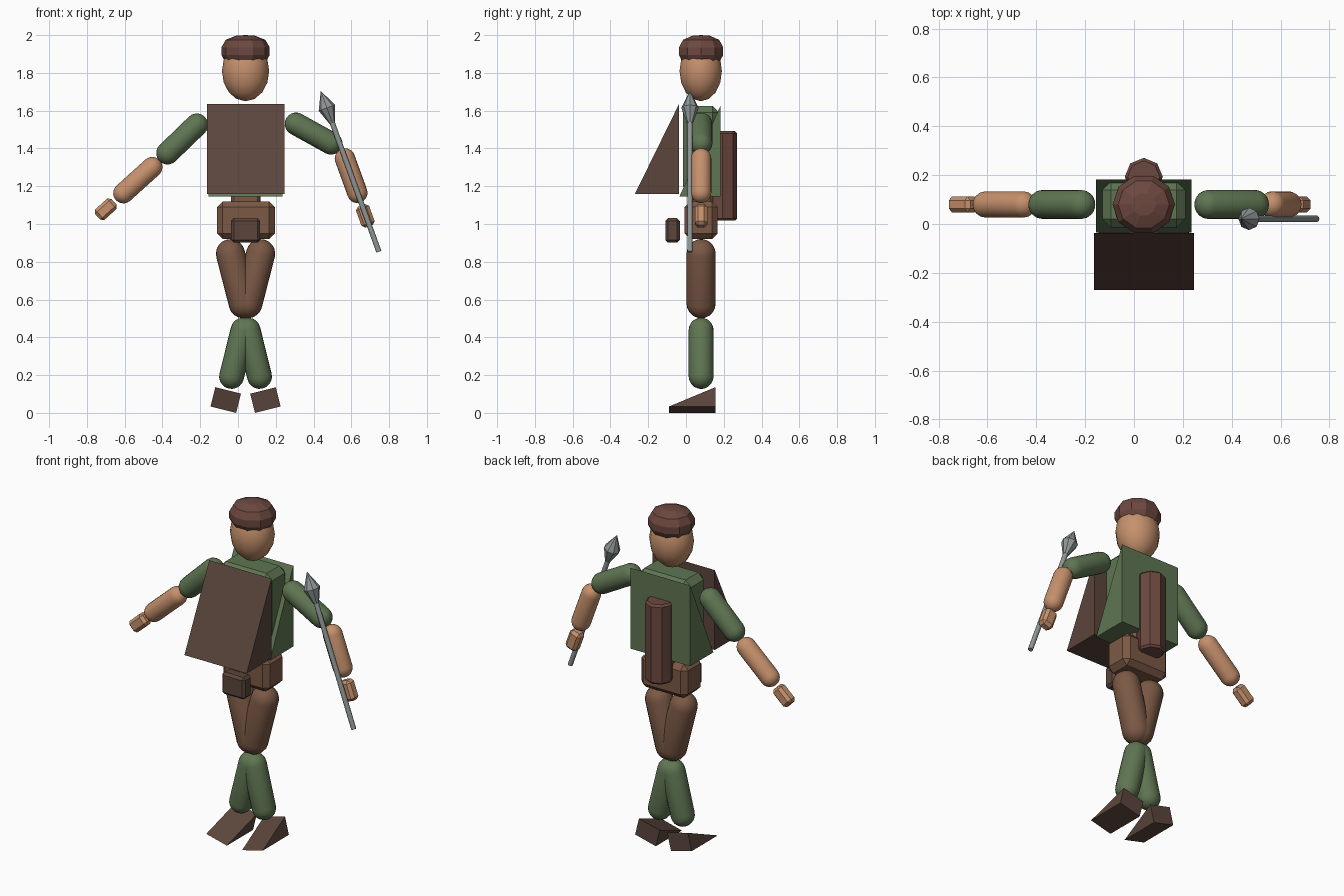
import bpy, bmesh, math
from mathutils import Vector, Matrix

if "Cube" in bpy.data.objects:
    bpy.data.objects.remove(bpy.data.objects["Cube"])

CX, CY = 0.04, 0.083  # body axis


def material(name, rgb):
    m = bpy.data.materials.new(name)
    m.diffuse_color = (*rgb, 1)
    m.use_nodes = True
    m.node_tree.nodes["Principled BSDF"].inputs["Base Color"].default_value = m.diffuse_color
    return m


SKIN = material("skin", (0.56, 0.28, 0.15))
GREEN = material("green_cloth", (0.115, 0.18, 0.085))
BROWN = material("brown_cloth", (0.20, 0.10, 0.06))
LEATHER = material("dark_leather", (0.105, 0.06, 0.045))
CAP = material("cap_leather", (0.15, 0.065, 0.05))
STEEL = material("steel", (0.28, 0.31, 0.31))


def finish(name, bm, mat, smooth=False):
    bmesh.ops.recalc_face_normals(bm, faces=bm.faces[:])
    me = bpy.data.meshes.new(name)
    bm.to_mesh(me)
    bm.free()
    me.materials.append(mat)
    ob = bpy.data.objects.new(name, me)
    bpy.context.collection.objects.link(ob)
    if smooth:
        bpy.context.view_layer.objects.active = ob
        ob.select_set(True)
        bpy.ops.object.shade_smooth_by_angle(angle=math.radians(40))
        ob.select_set(False)
    return ob


def align(p, q):
    """Matrix placing local z along p to q, with origin at p."""
    p, q = Vector(p), Vector(q)
    tilt = math.atan2(q.x - p.x, q.z - p.z)
    return Matrix.Translation(p) @ Matrix.Rotation(tilt, 4, 'Y')


def lathe(name, profile, segs, mat, matrix, smooth=False, phase=0.0):
    """Revolve (radius, height) points around local z."""
    bm = bmesh.new()
    rings = []
    for r, z in profile:
        if r < 1e-6:
            rings.append([bm.verts.new((0, 0, z))])
        else:
            rings.append([bm.verts.new((r * math.cos(phase + 2 * math.pi * i / segs),
                                        r * math.sin(phase + 2 * math.pi * i / segs), z))
                          for i in range(segs)])
    for a, b in zip(rings, rings[1:]):
        for i in range(segs):
            j = (i + 1) % segs
            if len(a) == 1:
                bm.faces.new((a[0], b[j], b[i]))
            elif len(b) == 1:
                bm.faces.new((a[i], a[j], b[0]))
            else:
                bm.faces.new((a[i], a[j], b[j], b[i]))
    for ring in (rings[0], rings[-1]):
        if len(ring) > 1:
            bm.faces.new(ring)
    bm.transform(matrix)
    return finish(name, bm, mat, smooth)


def capsule(name, p, q, r, mat):
    """Round-ended limb between two end-sphere centres given as (x, z)."""
    a, b = Vector((p[0], CY - 0.003, p[1])), Vector((q[0], CY - 0.003, q[1]))
    n, length = 5, (b - a).length
    arc = [math.pi / 2 * i / n for i in range(n + 1)]
    prof = [(r * math.sin(t), -r * math.cos(t)) for t in arc]
    prof += [(r * math.cos(t), length + r * math.sin(t)) for t in arc]
    prof[-1] = (0, length + r)
    return lathe(name, prof, 20, mat, align(a, b), True)


def box(name, center, size, bevel, mat, tilt=0.0):
    bm = bmesh.new()
    bmesh.ops.create_cube(bm, size=1)
    bmesh.ops.scale(bm, vec=size, verts=bm.verts[:])
    if bevel:
        bmesh.ops.bevel(bm, geom=bm.edges[:], offset=bevel, segments=1,
                        affect='EDGES', profile=0.5)
    bm.transform(Matrix.Translation(center) @ Matrix.Rotation(tilt, 4, 'Y'))
    return finish(name, bm, mat)


def wedge(name, yz, x0, x1, mat, matrix=Matrix.Identity(4)):
    """Extrude a yz triangle along x."""
    bm = bmesh.new()
    f = bm.faces.new([bm.verts.new((x0, y, z)) for y, z in yz])
    new = bmesh.ops.extrude_face_region(bm, geom=[f])["geom"]
    bmesh.ops.translate(bm, vec=(x1 - x0, 0, 0),
                        verts=[v for v in new if isinstance(v, bmesh.types.BMVert)])
    bm.transform(matrix)
    return finish(name, bm, mat)


# Head
N = 8
lathe("head", [(math.sin(math.pi * i / N) if 0 < i < N else 0, -math.cos(math.pi * i / N))
               for i in range(N + 1)], 14, SKIN,
      Matrix.Translation((CX, CY - 0.005, 1.81)) @ Matrix.Diagonal((0.125, 0.115, 0.16, 1)), True)

# Cap
lathe("cap", [(0.11, 1.863), (0.128, 1.895), (0.128, 1.935), (0.105, 1.975), (0.05, 1.997), (0, 2.0)],
      10, CAP, Matrix.Translation((CX, CY - 0.003, 0)) @ Matrix.Diagonal((1, 0.96, 1, 1)))

# Torso: chest block, back wedge, front wedge, waist
box("chest", (CX, CY - 0.003, 1.395), (0.34, 0.19, 0.46), 0.035, GREEN)
wedge("tunic_back", [(-0.035, 1.145), (0.182, 1.145), (0.182, 1.625)], -0.155, 0.236, GREEN)
wedge("front_apron", [(-0.037, 1.635), (-0.037, 1.16), (-0.27, 1.16)], -0.163, 0.246, LEATHER)
box("waist", (CX, CY, 1.14), (0.155, 0.12, 0.14), 0.015, BROWN)

# Hips and belt pouch
box("pelvis", (0.042, CY - 0.003, 1.02), (0.306, 0.175, 0.2), 0.03, BROWN)
box("belt_pouch", (CX, -0.071, 0.966), (0.153, 0.076, 0.13), 0.014, LEATHER)

# Quiver on the back
lathe("quiver", [(0.066, 1.018), (0.078, 1.03), (0.078, 1.48), (0.066, 1.492)], 8, CAP,
      Matrix.Translation((CX, 0.193, 0)), False, math.pi / 2)

# Legs and feet, mirrored about the body axis
for side, s in (("left", -1), ("right", 1)):
    capsule(f"{side}_thigh", (CX + s * 0.08, 0.843), (CX + s * 0.012, 0.578), 0.077, BROWN)
    capsule(f"{side}_shin", (CX + s * 0.013, 0.438), (CX + s * 0.074, 0.193), 0.066, GREEN)
    wedge(f"{side}_foot", [(-0.09, 0), (0.155, 0), (0.155, 0.105)], 0, s * 0.14, LEATHER,
          Matrix.Translation((CX + s * 0.05, 0, 0)) @ Matrix.Rotation(-s * math.radians(14), 4, 'Y'))

# Arms: shoulder, elbow upper, elbow lower, wrist, hand centre
arms = {"left": ((-0.218, 1.525), (-0.373, 1.375), (-0.454, 1.301), (-0.607, 1.163), (-0.70, 1.078)),
        "right": ((0.307, 1.53), (0.493, 1.427), (0.566, 1.347), (0.632, 1.165), (0.674, 1.043))}
for side, (a, b, c, d, h) in arms.items():
    capsule(f"{side}_upper_arm", a, b, 0.06, GREEN)
    capsule(f"{side}_forearm", c, d, 0.054, SKIN)
    box(f"{side}_hand", (h[0], CY - 0.003, h[1]), (0.074, 0.065, 0.118), 0.016, SKIN,
        math.atan2(c[0] - d[0], c[1] - d[1]))

# Spear
pose = align((0.746, 0.021, 0.853), (0.438, 0.021, 1.705))
lathe("spear_shaft", [(0.014, 0), (0.014, 0.75)], 10, STEEL, pose, True)
lathe("spear_head", [(0.016, 0.725), (0.046, 0.81), (0, 0.906)], 8, STEEL, pose)
